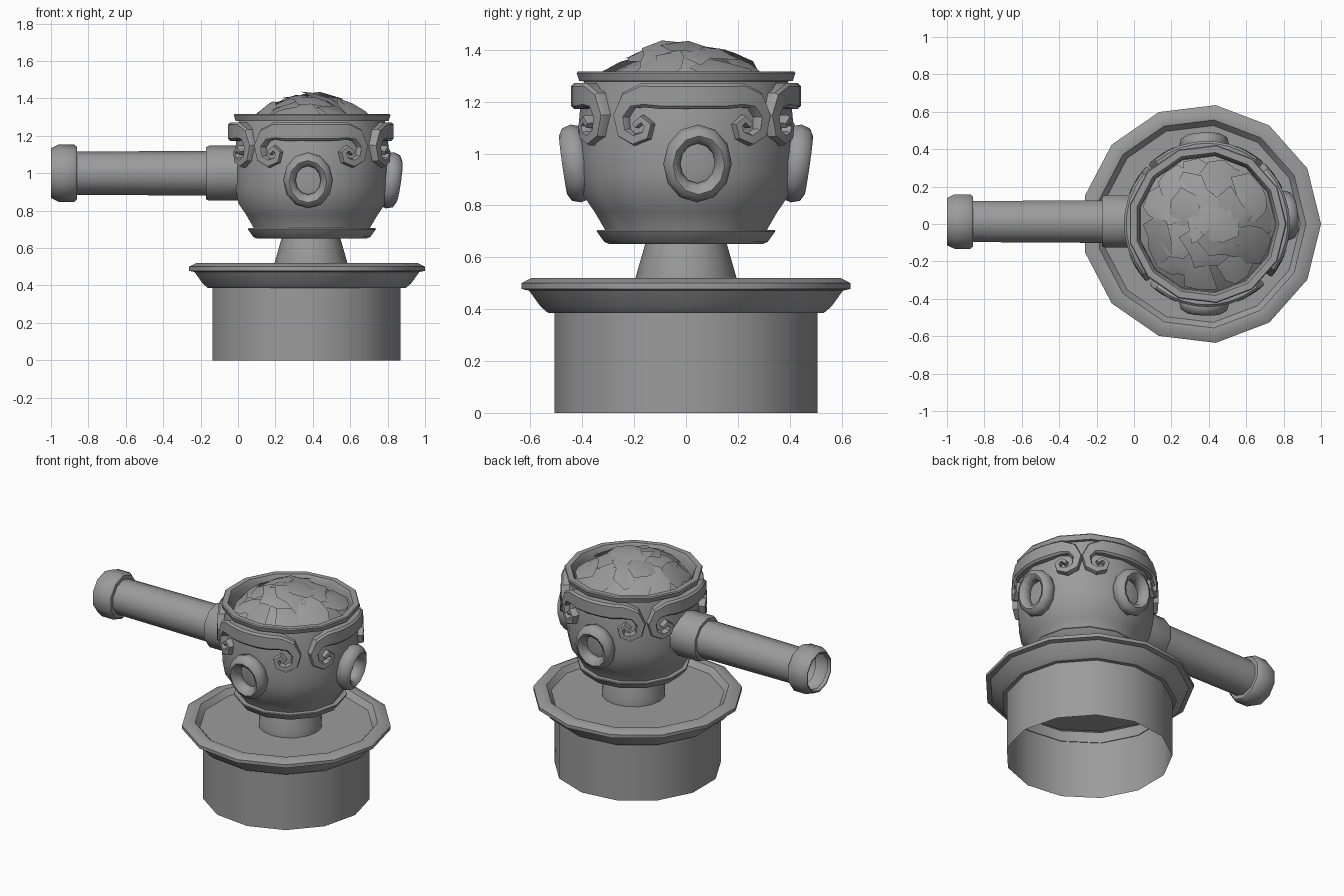
import bpy, bmesh, math, random
from mathutils import Matrix, Vector

random.seed(4)
cube = bpy.data.objects.get("Cube")
if cube:
    bpy.data.objects.remove(cube, do_unlink=True)

grey = bpy.data.materials.new("plain grey")
grey.use_nodes = True
grey.diffuse_color = (0.33, 0.33, 0.33, 1)
grey.node_tree.nodes["Principled BSDF"].inputs["Base Color"].default_value = grey.diffuse_color

SIDES = 13
BASE = Matrix.Translation((0.36, 0, 0))
BOWL = Matrix.Translation((0.39, 0, 0))


def finish(bm, name, matrix=Matrix(), smooth=35):
    bmesh.ops.remove_doubles(bm, verts=bm.verts, dist=0.0001)
    bmesh.ops.recalc_face_normals(bm, faces=bm.faces)
    mesh = bpy.data.meshes.new(name)
    bm.to_mesh(mesh)
    bm.free()
    mesh.transform(matrix)
    mesh.materials.append(grey)
    mesh.shade_smooth()
    mesh.set_sharp_from_angle(angle=math.radians(smooth))
    obj = bpy.data.objects.new(name, mesh)
    bpy.context.collection.objects.link(obj)
    return obj


def grid_faces(bm, rows, closed):
    """Join neighbouring rows of vertices with quads."""
    for a, b in zip(rows, rows[1:]):
        n = len(a)
        for i in range(n if closed else n - 1):
            j = (i + 1) % n
            bm.faces.new((a[i], a[j], b[j], b[i]))


def lathe(name, profile, matrix, sides=SIDES, smooth=35):
    bm = bmesh.new()
    rows = []
    for r, z in profile:
        angles = [math.tau * i / sides for i in range(sides)]
        rows.append([bm.verts.new((r * math.cos(a), r * math.sin(a), z)) for a in angles])
    grid_faces(bm, rows, True)
    return finish(bm, name, matrix, smooth)


# Hollow pedestal, tray and stem
lathe("pedestal", [(0.51, 0), (0.51, 0.46)], BASE)
lathe("tray", [(0.505, 0.385), (0.535, 0.385), (0.565, 0.41), (0.61, 0.472), (0.64, 0.478),
               (0.64, 0.5), (0.6, 0.52), (0.56, 0.515), (0.53, 0.48), (0, 0.48)], BASE)
lathe("stem", [(0.195, 0.48), (0.195, 0.52), (0.155, 0.66)], BOWL, 16)

# Bowl with foot ring and rim
lathe("bowl", [(0, 0.652), (0.3, 0.652), (0.305, 0.69), (0.355, 0.775), (0.4, 0.84), (0.415, 0.92),
               (0.42, 1.0), (0.418, 1.1), (0.41, 1.19), (0.395, 1.285)], BOWL)
lathe("foot_ring", [(0.3, 0.652), (0.318, 0.66), (0.347, 0.7), (0.345, 0.706), (0.3, 0.706)], BOWL)
lathe("rim", [(0.385, 1.278), (0.415, 1.28), (0.425, 1.31), (0.42, 1.317), (0.385, 1.317),
              (0.37, 1.29), (0.365, 1.2)], BOWL)

# Hollow side handle with collar and end cap
HANDLE = Matrix.Translation((0, 0.013, 1.0)) @ Matrix.Rotation(math.pi / 2, 4, "Y")
lathe("handle_tube", [(0.115, -0.9), (0.12, -0.15)], HANDLE, 10, 40)
lathe("handle_collar", [(0.115, -0.17), (0.14, -0.17), (0.147, -0.155), (0.147, 0.02)], HANDLE, 10, 40)
lathe("handle_cap", [(0.115, -0.98), (0.125, -1.0), (0.133, -1.0), (0.153, -0.96),
                     (0.153, -0.875), (0.14, -0.86), (0.113, -0.86)], HANDLE, 10, 40)

# Oval rings on three sides of the bowl
MAJOR, MINOR = 0.1, 0.033
for name, degrees in (("front_ring", 268), ("left_ring", 6), ("back_ring", 92)):
    bm = bmesh.new()
    rows = []
    for k in range(13):
        a = math.tau * k / 12
        row = []
        for m in range(8):
            b = math.tau * m / 8
            r = MAJOR + MINOR * math.cos(b)
            row.append(bm.verts.new((r * math.cos(a), r * math.sin(a), MINOR * math.sin(b))))
        rows.append(row)
    grid_faces(bm, rows, True)
    place = (BOWL @ Matrix.Rotation(math.radians(degrees), 4, "Z")
             @ Matrix.Translation((0.425, 0, 0.962))
             @ Matrix.Rotation(math.radians(98), 4, "Y")
             @ Matrix.Diagonal((1.14, 1.0, 1.5, 1.0)))
    finish(bm, name, place, 50)

# Scroll bands: half path as (distance along the bowl, height, half width), mirrored
HALF = [(0, 1.222, 0.05), (0.06, 1.222, 0.05), (0.13, 1.222, 0.05), (0.2, 1.225, 0.047),
        (0.265, 1.205, 0.038), (0.3, 1.145, 0.029), (0.285, 1.08, 0.025), (0.235, 1.053, 0.022),
        (0.187, 1.07, 0.02), (0.175, 1.11, 0.018), (0.203, 1.132, 0.016), (0.232, 1.108, 0.013)]
PATH = [(-s, z, w) for s, z, w in reversed(HALF[1:])] + HALF


def on_bowl(p, r):
    a = p.x / 0.43
    return Vector((r * math.cos(a), r * math.sin(a), p.y))


def scroll_band(name, degrees):
    bm = bmesh.new()
    rows = []
    for i, (s, z, w) in enumerate(PATH):
        before, after = PATH[max(i - 1, 0)], PATH[min(i + 1, len(PATH) - 1)]
        along = Vector((after[0] - before[0], after[1] - before[1])).normalized()
        side = Vector((-along.y, along.x))
        mid = Vector((s, z))
        outer = 0.447 - 0.05 * max(0, z - 1.15)
        section = [(w, 0.385), (w, outer - 0.012), (w * 0.75, outer),
                   (-w * 0.75, outer), (-w, outer - 0.012), (-w, 0.385)]
        rows.append([bm.verts.new(on_bowl(mid + side * d, r)) for d, r in section])
    grid_faces(bm, rows, False)
    bm.faces.new(rows[0])
    bm.faces.new(rows[-1])
    finish(bm, name, BOWL @ Matrix.Rotation(math.radians(degrees), 4, "Z"))


for name, degrees in (("left_scroll", 4), ("back_scroll", 91), ("right_scroll", 180), ("front_scroll", 270)):
    scroll_band(name, degrees)


# Heap of torn leaves over a low mound
def mound(r):
    return 1.39 - 1.25 * r * r


lathe("leaf_mound", [(r, mound(r)) for r in (0.37, 0.28, 0.18, 0.09, 0)], BOWL)

bm = bmesh.new()
for count, radius in ((11, 0.26), (7, 0.15), (3, 0.05)):
    for k in range(count):
        turn = math.tau * (k + random.uniform(-0.3, 0.3)) / count
        centre = Vector((radius * math.cos(turn), radius * math.sin(turn)))
        tilt = Vector((random.uniform(-0.22, 0.22), random.uniform(-0.22, 0.22)))
        lift = random.uniform(0.012, 0.04)
        spin = random.uniform(0, math.tau)

        def leaf_vert(offset, bump):
            p = centre + offset
            if p.length > 0.355:
                p = p.normalized() * 0.355
            z = mound(p.length) + lift + bump + tilt.dot(offset)
            return bm.verts.new((p.x, p.y, min(z, 1.455)))

        hub = leaf_vert(Vector((0, 0)), 0.01)
        edge = []
        for i in range(9):
            a = spin + math.tau * i / 9
            reach = random.uniform(0.07, 0.15)
            stretch = 1 + 0.25 * math.cos(2 * (a - spin))
            edge.append(leaf_vert(Vector((math.cos(a), math.sin(a))) * reach * stretch, 0))
        for i in range(9):
            bm.faces.new((hub, edge[i], edge[(i + 1) % 9]))
finish(bm, "torn_leaves", BOWL, 30)
